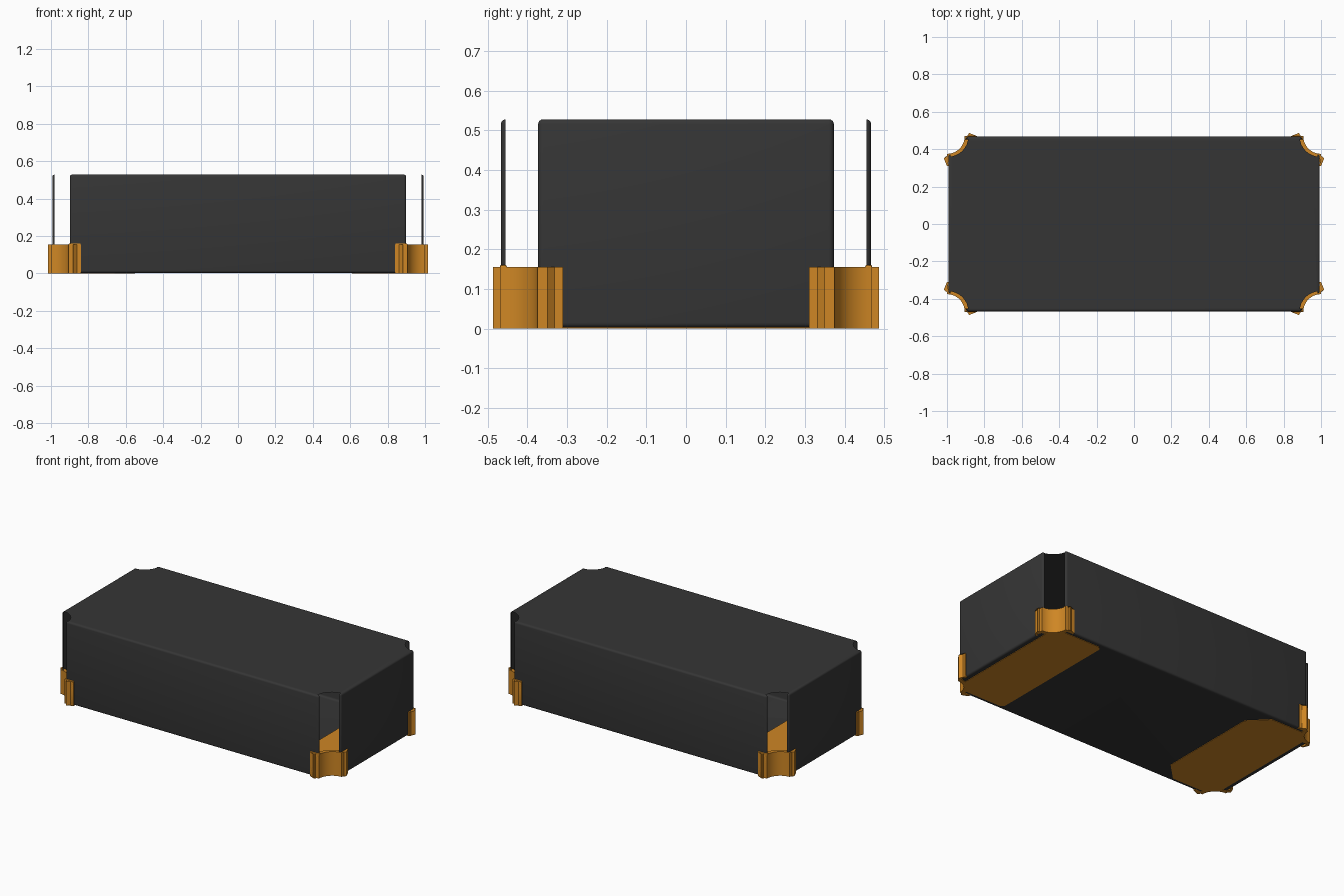
import bpy
import bmesh
from math import sin, cos, radians, hypot

cube = bpy.data.objects.get("Cube")
if cube:
    bpy.data.objects.remove(cube)


def material(name, color, rough):
    mat = bpy.data.materials.new(name)
    mat.use_nodes = True
    mat.diffuse_color = (*color, 1)
    bsdf = mat.node_tree.nodes["Principled BSDF"]
    bsdf.inputs["Base Color"].default_value = (*color, 1)
    bsdf.inputs["Roughness"].default_value = rough
    return mat


BLACK = material("charcoal black", (0.036, 0.036, 0.036), 0.6)
GOLD = material("golden orange", (0.62, 0.24, 0.018), 0.5)

HX, HY = 0.993, 0.467      # body half sizes
R, FILLET = 0.095, 0.012   # corner notch and edge rounding


def arc(cx, cy, r, a0, a1, n=8):
    """Points on a circle, angles in degrees."""
    angles = [radians(a0 + (a1 - a0) * i / n) for i in range(n + 1)]
    return [(cx + r * cos(a), cy + r * sin(a)) for a in angles]


def prism(points, z0, z1):
    """Extrude a flat outline into a closed solid."""
    bm = bmesh.new()
    base = bm.faces.new([bm.verts.new((x, y, z0)) for x, y in points])
    ext = bmesh.ops.extrude_face_region(bm, geom=[base], use_keep_orig=True)
    top = [v for v in ext["geom"] if isinstance(v, bmesh.types.BMVert)]
    bmesh.ops.translate(bm, verts=top, vec=(0, 0, z1 - z0))
    bmesh.ops.recalc_face_normals(bm, faces=bm.faces)
    return bm


def finish(bm, name, mat):
    mesh = bpy.data.meshes.new(name)
    bm.to_mesh(mesh)
    bm.free()
    mesh.materials.append(mat)
    obj = bpy.data.objects.new(name, mesh)
    bpy.context.collection.objects.link(obj)
    bpy.ops.object.select_all(action="DESELECT")
    obj.select_set(True)
    bpy.context.view_layer.objects.active = obj
    bpy.ops.object.shade_smooth_by_angle(angle=radians(35))
    return obj


# Body: notched block with rounded edges, open at the four corner notches
outline = []
for sx, sy, start in ((1, 1, 270), (-1, 1, 360), (-1, -1, 90), (1, -1, 180)):
    outline += arc(sx * HX, sy * HY, R, start, start - 90)
bm = prism(outline, 0.003, 0.528)


def is_rounded(edge):
    a, b = (v.co for v in edge.verts)
    on_wall = abs(abs(a.x) - HX) < 1e-4 or abs(abs(a.y) - HY) < 1e-4
    return abs(a.z - b.z) < 1e-4 or on_wall


bmesh.ops.bevel(bm, geom=[e for e in bm.edges if is_rounded(e)], offset=FILLET,
                segments=4, profile=0.5, affect="EDGES", clamp_overlap=True)


def in_notch(face):
    c = face.calc_center_median()
    x, y = abs(c.x), abs(c.y)
    near = hypot(HX - x, HY - y) < R + FILLET
    return near and x < HX - FILLET and y < HY - FILLET


bmesh.ops.delete(bm, geom=[f for f in bm.faces if in_notch(f)], context="FACES")
finish(bm, "body", BLACK)

# Corner contacts: curved shell with a tab on each neighbouring wall
shell = arc(1, 0.47, R, 270, 180, 12) + [(0.84, 0.47), (0.84, 0.452)]
shell += arc(1, 0.47, 0.12, 172, 278, 12) + [(0.982, 0.31), (1, 0.31)]
tab = [(0.84, 0.452), (0.905, 0.452), (0.905, 0.47), (0.84, 0.47)]
for sy, end in ((-1, "front"), (1, "back")):
    for sx, side in ((1, "left"), (-1, "right")):
        def mirrored(points):
            return [(sx * x, sy * y) for x, y in points]
        finish(prism(mirrored(shell), 0, 0.155), f"{end}_{side}_contact", GOLD)
        bm = prism(mirrored(tab), 0.001, 0.161)
        bmesh.ops.bevel(bm, geom=bm.edges[:], offset=0.005, segments=2,
                        profile=0.5, affect="EDGES")
        finish(bm, f"{end}_{side}_tab", GOLD)

# Bottom pads: thin plates reaching the contacts, one with cut inner corners
for sx, inner, cut, name in ((1, 0.61, 0.02, "left_pad"), (-1, 0.55, 0.11, "right_pad")):
    half = [(inner, 0.44 - cut), (inner + cut, 0.44)] + arc(1, 0.47, 0.1, 197.5, 246.4)
    half.append((0.96, 0.32))
    points = half + [(x, -y) for x, y in reversed(half)]
    finish(prism([(sx * x, y) for x, y in points], 0, 0.008), name, GOLD)
